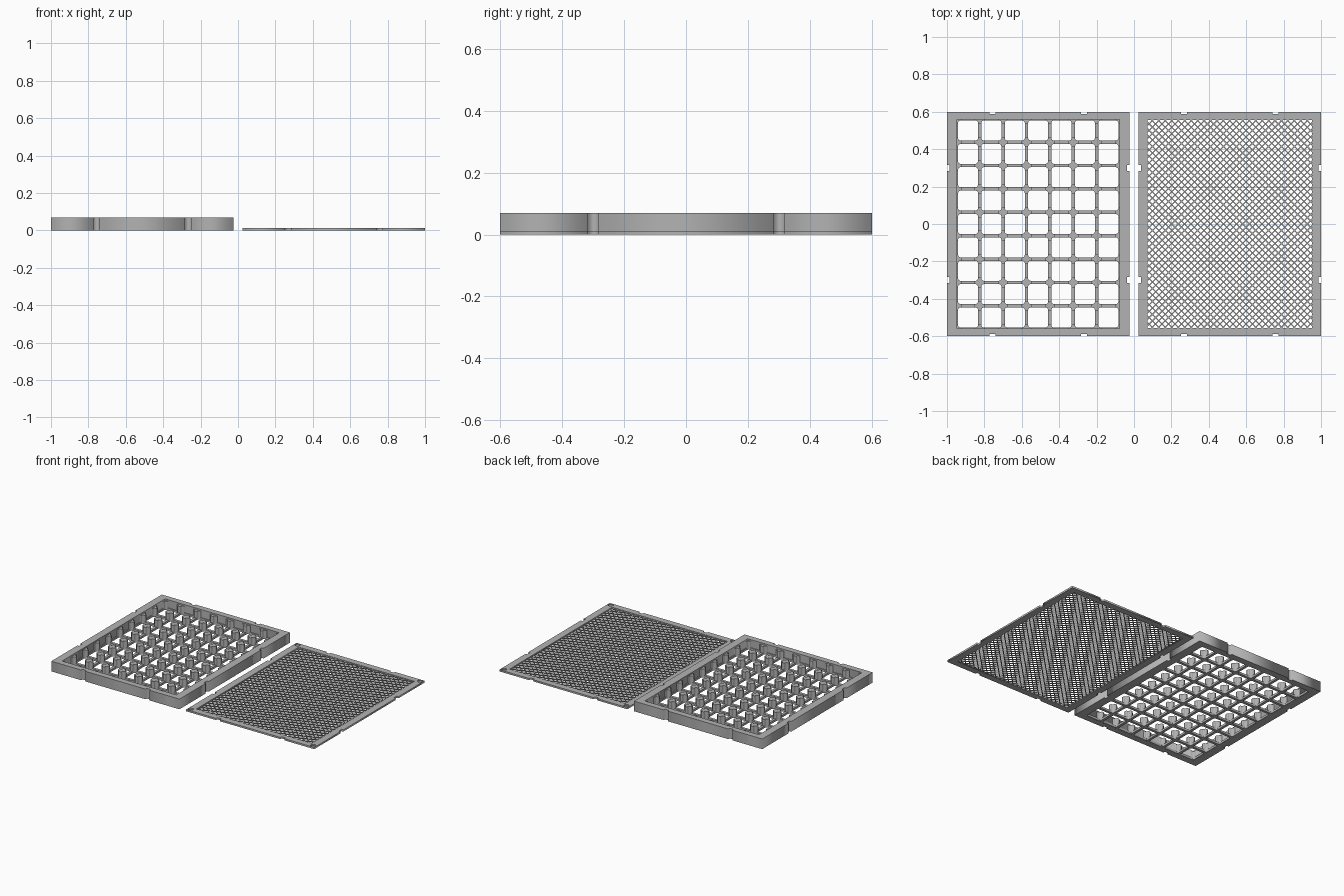
import bpy, bmesh
from math import sin, cos, pi
from mathutils import Matrix, Vector

cube = bpy.data.objects.get("Cube")
if cube:
    bpy.data.objects.remove(cube, do_unlink=True)

grey = bpy.data.materials.new("light grey plastic")
grey.use_nodes = True
tone = (0.45, 0.45, 0.45, 1)
grey.diffuse_color = tone
grey.node_tree.nodes["Principled BSDF"].inputs["Base Color"].default_value = tone

HALF_X, HALF_Y = 0.4875, 0.6
TRAY_X, LID_X = -0.5125, 0.5125
PITCH, COLS, ROWS = 0.125, 7, 9
BAR = 0.009                      # half width of a grid bar


def add_mesh(name, bm):
    bmesh.ops.recalc_face_normals(bm, faces=bm.faces)
    mesh = bpy.data.meshes.new(name)
    bm.to_mesh(mesh)
    bm.free()
    mesh.materials.append(grey)
    obj = bpy.data.objects.new(name, mesh)
    bpy.context.collection.objects.link(obj)
    return obj


def extrude_loops(name, loops, x, z0, z1):
    """Fill nested flat outlines (inner ones are holes) and make a solid."""
    curve = bpy.data.curves.new(name, "CURVE")
    curve.dimensions = "2D"
    curve.fill_mode = "BOTH"
    curve.extrude = (z1 - z0) / 2
    for loop in loops:
        spline = curve.splines.new("POLY")
        spline.points.add(len(loop) - 1)
        for point, (px, py) in zip(spline.points, loop):
            point.co = (px, py, 0, 1)
        spline.use_cyclic_u = True
    helper = bpy.data.objects.new(name + " outline", curve)
    bpy.context.collection.objects.link(helper)
    bpy.context.view_layer.update()
    graph = bpy.context.evaluated_depsgraph_get()
    mesh = bpy.data.meshes.new_from_object(helper.evaluated_get(graph))
    bpy.data.objects.remove(helper, do_unlink=True)
    bm = bmesh.new()
    bm.from_mesh(mesh)
    bpy.data.meshes.remove(mesh)
    bmesh.ops.remove_doubles(bm, verts=bm.verts, dist=1e-5)
    bmesh.ops.translate(bm, verts=bm.verts, vec=(x, 0, (z0 + z1) / 2))
    return add_mesh(name, bm)


def rectangle(hx, hy):
    return [(hx, hy), (-hx, hy), (-hx, -hy), (hx, -hy)]


def rounded(cx, cy, hx, hy, r, steps=4):
    loop = []
    for q, (sx, sy) in enumerate([(1, 1), (-1, 1), (-1, -1), (1, -1)]):
        for i in range(steps + 1):
            a = (q + i / steps) * pi / 2
            loop.append((cx + sx * (hx - r) + r * cos(a),
                         cy + sy * (hy - r) + r * sin(a)))
    return loop


def circle(cx, cy, r, n=24):
    return [(cx + r * cos(2 * pi * i / n), cy + r * sin(2 * pi * i / n)) for i in range(n)]


def notched_outline():
    """Outer border with two small notches in every side."""
    half, depth = 0.016, 0.013
    loop = []
    sides = [(HALF_X, HALF_Y, 0.3), (HALF_Y, HALF_X, 0.245)] * 2
    for turn, (out, along, place) in enumerate(sides):
        path = [(out, -along)]
        for c in (-place, place):
            path += [(out, c - half), (out - depth, c - half),
                     (out - depth, c + half), (out, c + half)]
        spin = Matrix.Rotation(turn * pi / 2, 2)
        loop += [tuple(spin @ Vector(p)) for p in path]
    return loop


def cross(cx, cy, length=0.027, fillet=0.012):
    """Plus-shaped post section with softened inside corners."""
    w, f = BAR, BAR + fillet
    m = BAR + fillet * 0.3
    quarter = [(length, w), (f, w), (m, m), (w, f), (w, length)]
    loop = []
    for turn in range(4):
        spin = Matrix.Rotation(turn * pi / 2, 2)
        for p in quarter:
            v = spin @ Vector(p)
            loop.append((cx + v.x, cy + v.y))
    return loop


# Tray: notched wall, pierced floor, posts at the grid crossings
grid_x, grid_y = PITCH * COLS / 2, PITCH * ROWS / 2
wall_x, wall_y = grid_x - 0.003, grid_y - 0.003
extrude_loops("tray_wall", [notched_outline(), rectangle(wall_x, wall_y)], TRAY_X, 0, 0.07)

cells = [rounded((i + 0.5) * PITCH - grid_x, (j + 0.5) * PITCH - grid_y,
                 PITCH / 2 - BAR, PITCH / 2 - BAR, 0.012)
         for i in range(COLS) for j in range(ROWS)]
extrude_loops("tray_floor_grid", [rectangle(grid_x, grid_y)] + cells, TRAY_X, 0.0005, 0.015)

posts = [cross(i * PITCH - grid_x, j * PITCH - grid_y)
         for i in range(COLS + 1) for j in range(ROWS + 1)]
extrude_loops("tray_posts", posts, TRAY_X, 0.01, 0.06)

# Lid: notched frame with shallow round pockets in the corners
open_x, open_y = 0.44, 0.557
opening = rectangle(open_x, open_y)
pockets = [circle(sx * (HALF_X - 0.022), sy * (HALF_Y - 0.02), 0.017)
           for sx in (-1, 1) for sy in (-1, 1)]
extrude_loops("lid_frame_base", [notched_outline(), opening], LID_X, 0, 0.004)
extrude_loops("lid_frame_top", [notched_outline(), opening] + pockets, LID_X, 0.004, 0.012)


# Lid mesh: two crossing layers of thin diagonal bars
def diagonal_bars(name, direction, z0, z1):
    bm = bmesh.new()
    step, width, tuck = 0.0345, 0.006, 0.008
    hx, hy = open_x + tuck, open_y + tuck
    count = int((open_x + open_y) / step)
    for k in range(-count, count + 1):
        c = k * step
        # the bar follows y = x + c, limited to the opening
        x0, x1 = max(-hx, -hy - c), min(hx, hy - c)
        if x1 - x0 < 0.02:
            continue
        mid = (x0 + x1) / 2
        place = (Matrix.Translation((direction * mid, mid + c, (z0 + z1) / 2))
                 @ Matrix.Rotation(direction * pi / 4, 4, "Z")
                 @ Matrix.Diagonal(((x1 - x0) * 2 ** 0.5, width, z1 - z0, 1)))
        bmesh.ops.create_cube(bm, size=1, matrix=place)
    bmesh.ops.translate(bm, verts=bm.verts, vec=(LID_X, 0, 0))
    add_mesh(name, bm)


diagonal_bars("lid_mesh_lower", 1, 0.001, 0.006)
diagonal_bars("lid_mesh_upper", -1, 0.005, 0.010)
